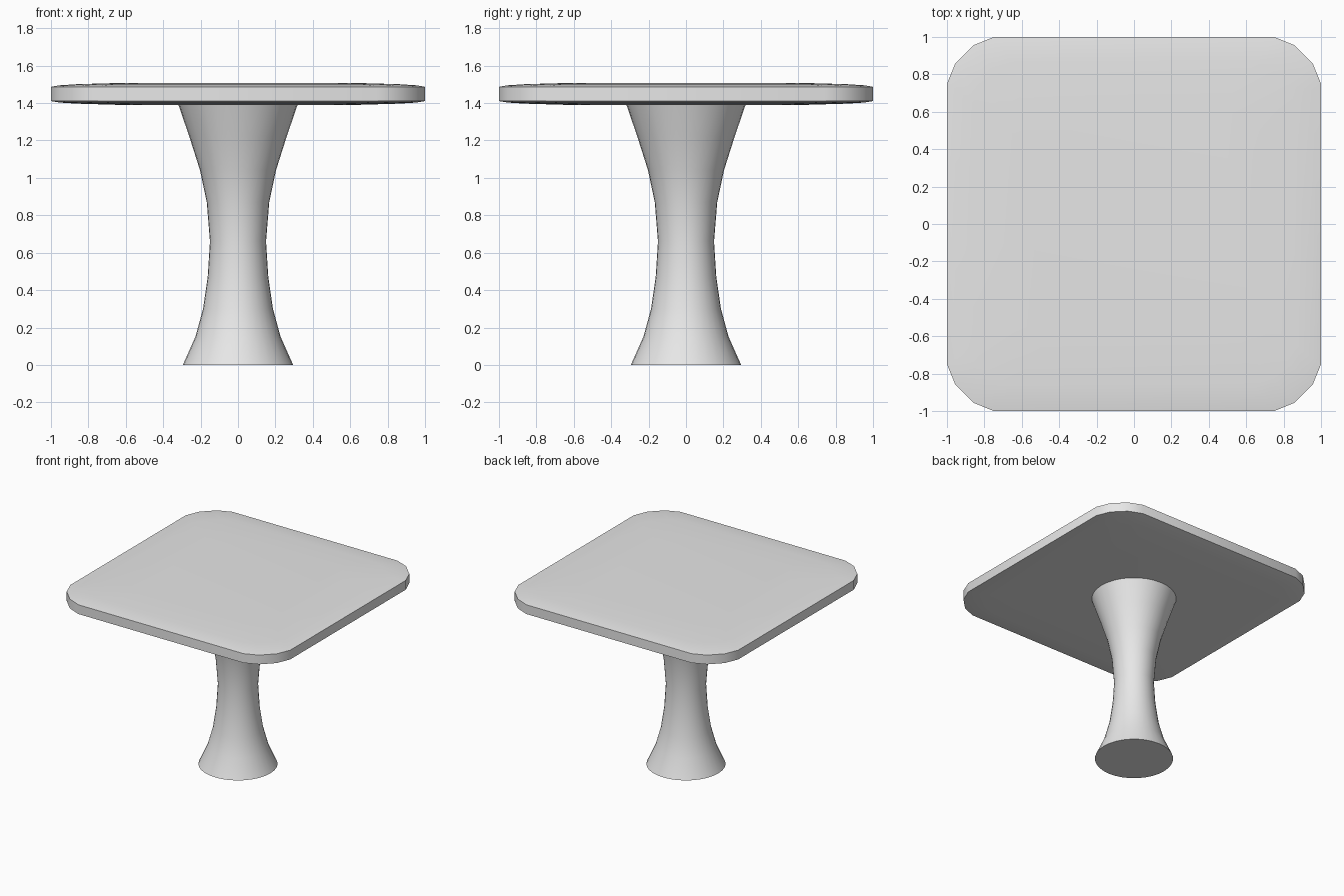
import bpy, bmesh, math

cube = bpy.data.objects.get("Cube")
if cube:
    bpy.data.objects.remove(cube, do_unlink=True)

grey = bpy.data.materials.new("light_grey")
grey.use_nodes = True
grey.diffuse_color = (0.8, 0.8, 0.8, 1)
grey.node_tree.nodes["Principled BSDF"].inputs["Base Color"].default_value = (0.8, 0.8, 0.8, 1)


def loft(name, rings):
    """Skin a stack of closed rings and cap both ends."""
    bm = bmesh.new()
    loops = [[bm.verts.new(p) for p in ring] for ring in rings]
    n = len(loops[0])
    for a, b in zip(loops, loops[1:]):
        for i in range(n):
            j = (i + 1) % n
            bm.faces.new((a[i], a[j], b[j], b[i]))
    bm.faces.new(loops[0][::-1])
    bm.faces.new(loops[-1])
    mesh = bpy.data.meshes.new(name)
    bm.to_mesh(mesh)
    bm.free()
    mesh.materials.append(grey)
    obj = bpy.data.objects.new(name, mesh)
    bpy.context.collection.objects.link(obj)
    bpy.ops.object.select_all(action='DESELECT')
    obj.select_set(True)
    bpy.context.view_layer.objects.active = obj
    bpy.ops.object.shade_smooth_by_angle(angle=math.radians(35))
    return obj


# Flared pedestal: (radius, height)
profile = [(0.295, 0), (0.228, 0.15), (0.187, 0.30), (0.162, 0.47), (0.15, 0.66),
           (0.167, 0.87), (0.203, 1.04), (0.26, 1.22), (0.32, 1.395)]
SIDES = 32
loft("pedestal", [[(r * math.cos(math.tau * i / SIDES), r * math.sin(math.tau * i / SIDES), z)
                   for i in range(SIDES)] for r, z in profile])

# Square top with rounded corners and slightly crowned faces
corner = [(1, 0.75), (0.955, 0.86), (0.86, 0.955), (0.75, 1)]
outline = []
for turn in range(4):
    for x, y in corner:
        for _ in range(turn):
            x, y = -y, x
        outline.append((x, y))

MIDDLE = 1.449
half = [(1, 0.038), (0.955, 0.046), (0.86, 0.052), (0.62, 0.059)]   # (scale, half height)
levels = [(s, -h) for s, h in reversed(half)] + half
loft("table_top", [[(x * s, y * s, MIDDLE + h) for x, y in outline] for s, h in levels])
